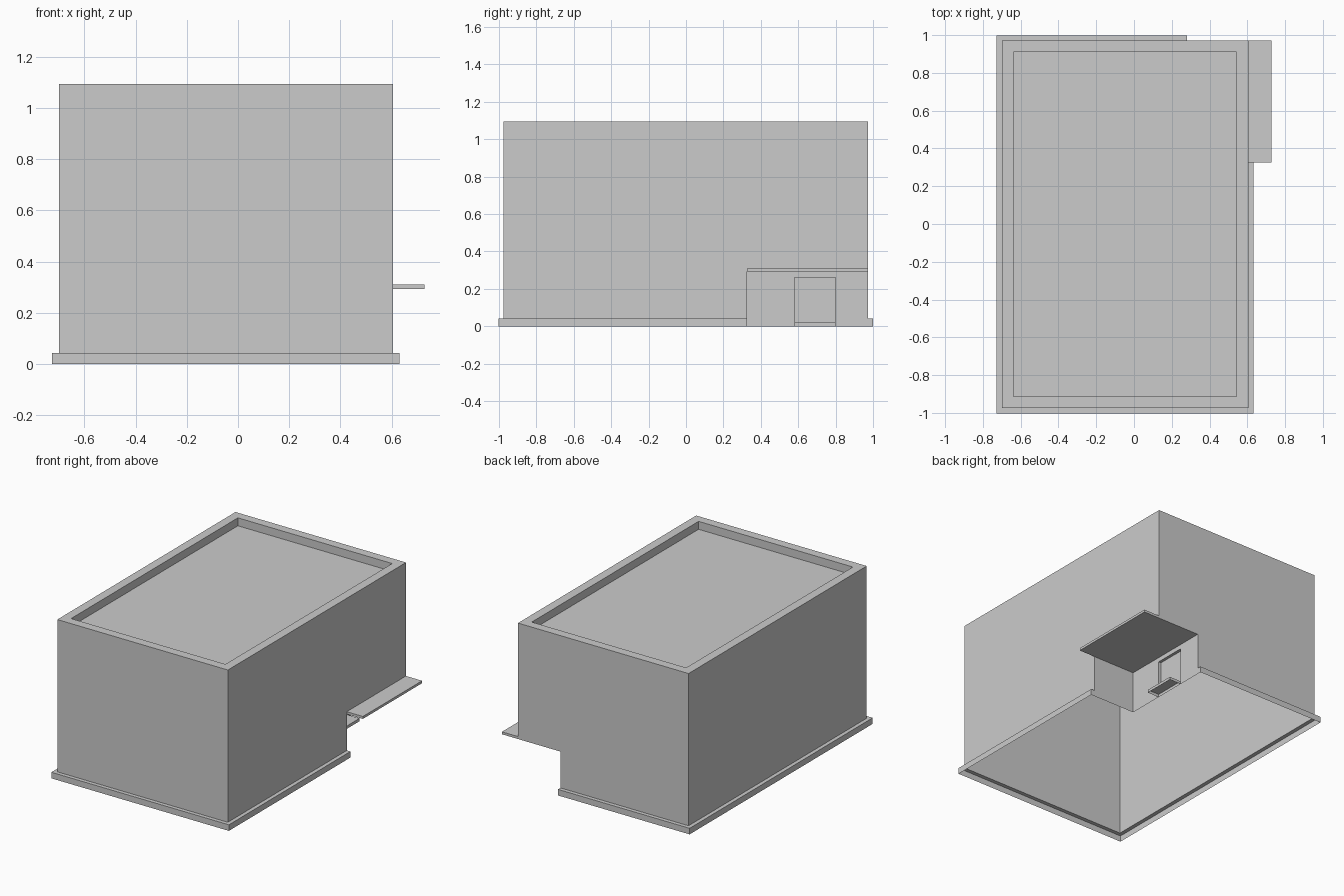
import bpy
import bmesh

cube = bpy.data.objects.get("Cube")
if cube:
    bpy.data.objects.remove(cube, do_unlink=True)

concrete = bpy.data.materials.new("light_grey")
concrete.use_nodes = True
grey = (0.6, 0.6, 0.6, 1)
concrete.diffuse_color = grey
concrete.node_tree.nodes["Principled BSDF"].inputs["Base Color"].default_value = grey

# Main dimensions
LEFT, RIGHT, FRONT, BACK = -0.70, 0.605, -0.975, 0.972
NOTCH_X, NOTCH_Y = 0.28, 0.325
CANOPY_LOW, CANOPY_TOP, TOP, ROOF = 0.293, 0.31, 1.095, 1.04


def loft(name, loops, closed=True, cap_end=False, cap_start=False):
    """Bridge successive point loops into one flat-shaded surface."""
    bm = bmesh.new()
    rows = [[bm.verts.new(p) for p in loop] for loop in loops]
    n = len(rows[0])
    for a, b in zip(rows, rows[1:]):
        for i in range(n if closed else n - 1):
            j = (i + 1) % n
            bm.faces.new((a[i], a[j], b[j], b[i]))
    if cap_end:
        bm.faces.new(rows[-1])
    if cap_start:
        bm.faces.new(rows[0][::-1])
    bm.normal_update()
    flat = [f for f in bm.faces if f.calc_area() < 1e-6]
    bmesh.ops.delete(bm, geom=flat, context='FACES')
    mesh = bpy.data.meshes.new(name)
    bm.to_mesh(mesh)
    bm.free()
    mesh.materials.append(concrete)
    obj = bpy.data.objects.new(name, mesh)
    bpy.context.collection.objects.link(obj)
    return obj


def rect_xy(x0, x1, y0, y1, z):
    return [(x0, y0, z), (x1, y0, z), (x1, y1, z), (x0, y1, z)]


def rect_yz(x, y0, y1, z0, z1):
    return [(x, y0, z0), (x, y1, z0), (x, y1, z1), (x, y0, z1)]


def ground_outline(d, z):
    """Ground floor outline around to the entrance corner, grown by d."""
    return [(NOTCH_X, BACK + d, z), (LEFT - d, BACK + d, z),
            (LEFT - d, FRONT - d, z), (RIGHT + d, FRONT - d, z),
            (RIGHT + d, NOTCH_Y, z), (NOTCH_X, NOTCH_Y, z)]


def upper_outline(d, z):
    return rect_xy(LEFT + d, RIGHT - d, FRONT + d, BACK - d, z)


# Plinth and ground floor walls, open underneath
LEDGE, PLINTH = 0.027, 0.042
loft("plinth_and_ground_walls",
     [ground_outline(LEDGE, 0), ground_outline(LEDGE, PLINTH),
      ground_outline(0, PLINTH), ground_outline(0, CANOPY_TOP)], closed=False)
loft("plinth_end", [rect_yz(NOTCH_X, BACK, BACK + LEDGE, 0, PLINTH)], cap_end=True)

# Upper walls, parapet and sunken roof
loft("upper_walls_and_roof",
     [upper_outline(0, CANOPY_TOP), upper_outline(0, TOP),
      upper_outline(0.062, TOP), upper_outline(0.062, ROOF)], cap_end=True)

# Entrance wall with recessed door
DOOR = (0.58, 0.80, 0.02, 0.262)
loft("entrance_wall_and_door",
     [rect_yz(NOTCH_X, NOTCH_Y, BACK, 0, CANOPY_TOP),
      rect_yz(NOTCH_X, *DOOR), rect_yz(NOTCH_X - 0.02, *DOOR)], cap_end=True)

# Door step, open underneath
loft("door_step", [rect_xy(NOTCH_X, 0.37, 0.58, 0.80, z) for z in (0, 0.02)],
     cap_end=True)

# Canopy slab over the entrance corner
loft("canopy", [rect_xy(NOTCH_X, 0.728, NOTCH_Y, BACK, z)
                for z in (CANOPY_LOW, CANOPY_TOP)], cap_end=True, cap_start=True)
